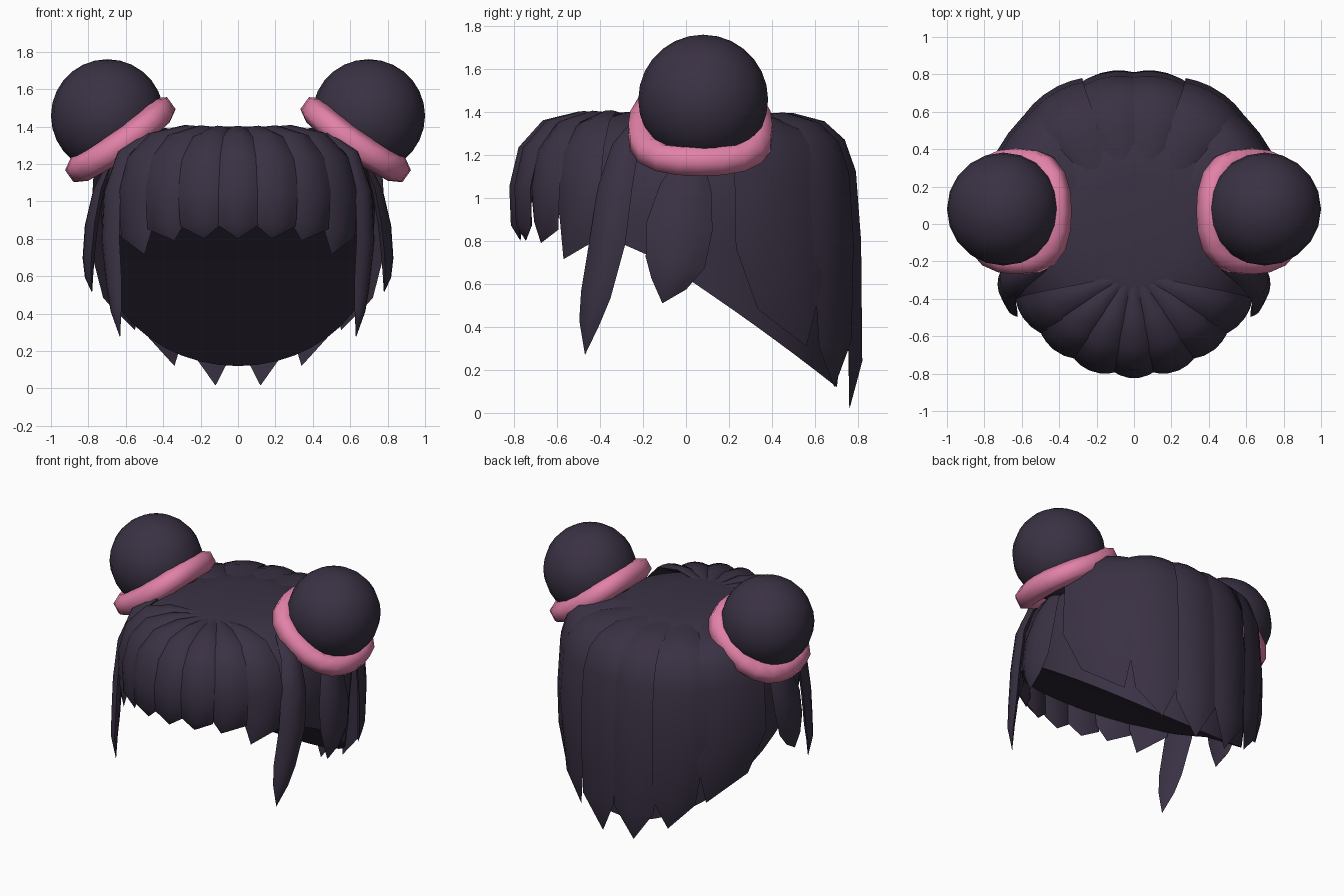
import bpy, bmesh, math
from mathutils import Vector

if "Cube" in bpy.data.objects:
    bpy.data.objects.remove(bpy.data.objects["Cube"])


def material(name, rgb):
    m = bpy.data.materials.new(name)
    m.diffuse_color = (*rgb, 1)
    m.use_nodes = True
    m.node_tree.nodes["Principled BSDF"].inputs["Base Color"].default_value = m.diffuse_color
    return m


HAIR = material("dark_plum_hair", (0.042, 0.031, 0.057))
PINK = material("pink_fabric", (0.76, 0.22, 0.39))


def finish(bm, name, mats, angle=40):
    bmesh.ops.recalc_face_normals(bm, faces=bm.faces)
    me = bpy.data.meshes.new(name)
    bm.to_mesh(me)
    bm.free()
    for m in mats:
        me.materials.append(m)
    ob = bpy.data.objects.new(name, me)
    bpy.context.collection.objects.link(ob)
    bpy.ops.object.select_all(action='DESELECT')
    ob.select_set(True)
    bpy.context.view_layer.objects.active = ob
    bpy.ops.object.shade_smooth_by_angle(angle=math.radians(angle))
    return ob


def skin(bm, rings):
    n = len(rings[0])
    for a, b in zip(rings, rings[1:]):
        for i in range(n):
            j = (i + 1) % n
            bm.faces.new((a[i], a[j], b[j], b[i]))


# one pointed lock of hair: lens section swept along a path, ending in a tip
def lock(name, path, widths, thick):
    pts = [Vector(p) for p in path]
    bm = bmesh.new()
    rings = []
    wmax = max(widths)
    for i, p in enumerate(pts[:-1]):
        t = (pts[i + 1] - pts[max(i - 1, 0)]).normalized()
        side = t.cross(p - Vector((0, 0, 0.75))).normalized()
        out = side.cross(t).normalized()
        w = widths[i]
        h = thick * min(1, 0.25 + 0.75 * w / wmax)
        sec = [(s, 1 - s * s) for s in (-1, -0.65, -0.25, 0.25, 0.65, 1)]
        sec += [(0.5, -0.5), (-0.5, -0.5)]
        rings.append([bm.verts.new(p + side * w * s + out * h * o) for s, o in sec])
    skin(bm, rings)
    tip = bm.verts.new(pts[-1])
    last = rings[-1]
    for i in range(len(last)):
        bm.faces.new((last[i], last[(i + 1) % len(last)], tip))
    bm.faces.new(rings[0])
    return finish(bm, name, [HAIR], 55)


# scalp cap: lathed dome, closed below by a sloping underside
PROFILE = [(1.41, 0.0), (1.40, 0.28), (1.375, 0.46), (1.30, 0.60), (1.18, 0.69),
           (1.0, 0.735), (0.8, 0.75), (0.5, 0.745), (0.1, 0.70)]


def radius(z):
    for (z0, r0), (z1, r1) in zip(PROFILE, PROFILE[1:]):
        if z >= z1:
            return r0 + (r1 - r0) * (z0 - z) / (z0 - z1)
    return PROFILE[-1][1]


def rim(y):
    return min(0.63 - 0.69 * y, 0.70 - 0.45 * (y + 0.1))


bm = bmesh.new()
N = 40
tops = (1.40, 1.375, 1.30, 1.18)
rings = []
for k in range(9):
    ring = []
    for i in range(N):
        a = 2 * math.pi * i / N
        low = rim(0.74 * math.sin(a))
        z = tops[k] if k < 4 else 1.18 + (low - 1.18) * (k - 3) / 5
        r = radius(z)
        squeeze = 1 - 0.07 * min(1, max(0, (1.0 - z) / 0.4))  # narrower lower sides
        ring.append(bm.verts.new((r * squeeze * math.cos(a), r * math.sin(a), z)))
    rings.append(ring)
skin(bm, rings)
bm.faces.new(rings[0])
low = rings[-1]
for i in range(-N // 4, N // 4):
    quad = [low[i], low[i + 1], low[(N // 2 - i - 1) % N], low[(N // 2 - i) % N]]
    bm.faces.new(list(dict.fromkeys(quad)))
finish(bm, "scalp_cap", [HAIR], 50)


# fan of locks running from the crown over the edge and down
def fan_lock(name, x, y, y0, start, steps, low, tip, widths, scale, thick):
    path = [(x * (start + (1 - start) * f), y0 + (y - y0) * f, z) for f, z in steps]
    lock(name, path + [low, tip], [w * scale for w in widths], thick)


# fringe
FRINGE = [(0, 1.375), (0.4, 1.38), (0.72, 1.335), (0.92, 1.22), (1.0, 1.05)]
FW = [0.2, 0.5, 0.8, 0.97, 1.0, 0.93]
for i, (x, y, tx, ty, tz) in enumerate([(0, -0.785, 0, -0.77, 0.80), (0.2, -0.755, 0.18, -0.745, 0.80),
                                       (0.385, -0.655, 0.34, -0.675, 0.79),
                                       (0.545, -0.50, 0.50, -0.57, 0.715)]):
    for sx in ((1,) if x == 0 else (1, -1)):
        fan_lock(f"fringe_lock_{i}_{'r' if sx > 0 else 'l'}", x * sx, y, -0.30, 0.15, FRINGE,
                 (x * sx * 0.99, y * 0.993, 0.875 if i < 3 else 0.84),
                 (tx * sx, ty, tz), FW, 0.118 + 0.006 * i, 0.04)

# back hair
BACK = [(0, 1.365), (0.5, 1.37), (0.74, 1.33), (0.88, 1.255), (0.96, 1.12), (1.0, 0.8)]
BW = [0.4, 0.7, 0.85, 0.92, 0.97, 1.0]
for i, (x, y, low, tip, w, lw) in enumerate([
        (0.145, 0.775, (0.14, 0.785, 0.24), (0.12, 0.76, 0.015), 0.165, 0.85),
        (0.43, 0.685, (0.39, 0.695, 0.32), (0.34, 0.69, 0.12), 0.18, 0.78),
        (0.675, 0.42, (0.625, 0.485, 0.55), (0.55, 0.56, 0.31), 0.225, 0.85)]):
    for sx in (1, -1):
        fan_lock(f"back_lock_{i}_{'r' if sx > 0 else 'l'}", x * sx, y, 0.2, 0.4, BACK,
                 (low[0] * sx, *low[1:]), (tip[0] * sx, *tip[1:]), BW + [lw], w, 0.035)

for sx in (1, -1):
    tag = "right" if sx > 0 else "left"
    # long lock in front of the ear
    lock(f"side_lock_{tag}",
         [(0.48 * sx, -0.22, 1.36), (0.61 * sx, -0.28, 1.25), (0.67 * sx, -0.33, 1.05),
          (0.68 * sx, -0.365, 0.8), (0.66 * sx, -0.42, 0.55), (0.65 * sx, -0.45, 0.42),
          (0.63 * sx, -0.47, 0.27)],
         [0.03, 0.07, 0.09, 0.095, 0.08, 0.055, 0], 0.04)
    # short lock over the ear
    lock(f"ear_lock_{tag}",
         [(0.68 * sx, 0.03, 1.2), (0.74 * sx, 0.0, 1.05), (0.775 * sx, -0.03, 0.87),
          (0.79 * sx, -0.05, 0.70), (0.79 * sx, -0.08, 0.60), (0.78 * sx, -0.11, 0.51)],
         [0.05, 0.12, 0.155, 0.14, 0.085, 0], 0.045)

    # hair bun
    bm = bmesh.new()
    bmesh.ops.create_uvsphere(bm, u_segments=20, v_segments=14, radius=0.302)
    bmesh.ops.translate(bm, verts=bm.verts, vec=(0.698 * sx, 0.08, 1.458))
    finish(bm, f"hair_bun_{tag}", [HAIR], 60)

    # gathered fabric ring around the bun, slightly squared
    bm = bmesh.new()
    centre = Vector((0.622 * sx, 0.067, 1.32))
    axis = Vector((0.58 * sx, 0, 0.81)).normalized()
    u, v = Vector((0.81 * sx, 0, -0.58)).normalized(), Vector((0, 1, 0))
    rings = []
    for i in range(20):
        a = 2 * math.pi * i / 20
        d = u * math.cos(a) + v * math.sin(a)
        m = 0.076 + 0.003 * math.cos(4 * a)
        R = 0.281 - 0.014 * math.cos(4 * a)
        lift = 0.012 * math.cos(2 * a)
        rings.append([bm.verts.new(centre + d * (R + m * math.cos(b)) + axis * (lift + m * math.sin(b)))
                      for b in (2 * math.pi * (j + 0.5) / 6 for j in range(6))])
    skin(bm, rings + [rings[0]])
    finish(bm, f"bun_scrunchie_{tag}", [PINK], 65)
